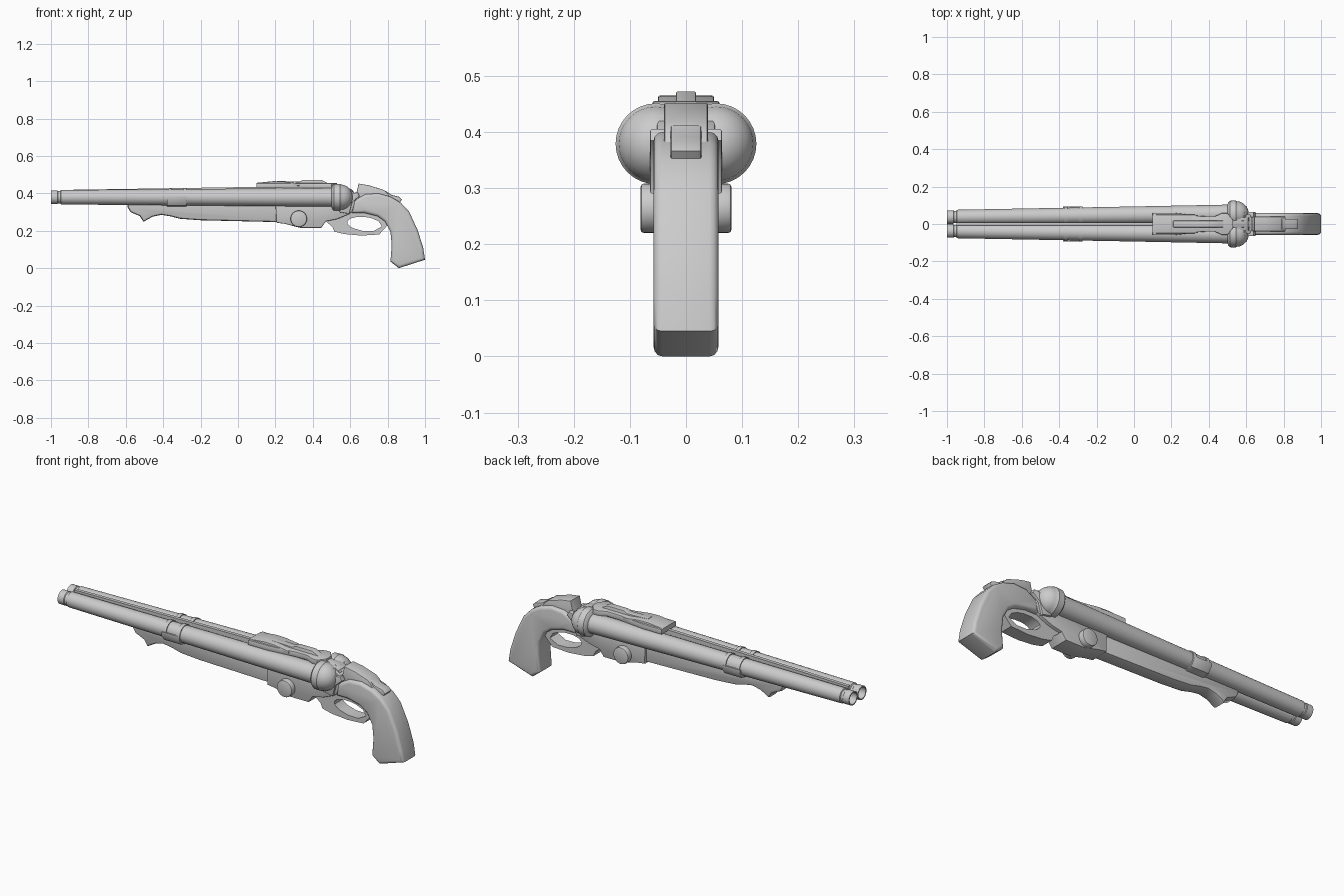
import bpy, bmesh, math
from mathutils import Vector


def finish(name, bm, angle=35):
    bmesh.ops.recalc_face_normals(bm, faces=bm.faces)
    me = bpy.data.meshes.new(name)
    bm.to_mesh(me)
    bm.free()
    ob = bpy.data.objects.new(name, me)
    bpy.context.collection.objects.link(ob)
    bpy.ops.object.select_all(action='DESELECT')
    ob.select_set(True)
    bpy.context.view_layer.objects.active = ob
    bpy.ops.object.shade_smooth_by_angle(angle=math.radians(angle))
    return ob


def prism(name, pts, lo, hi, axis='y', bevel=0.0, seg=2):
    """Extrude a 2D outline from lo to hi along an axis, rounding the rims."""
    put = {'x': lambda a, b, t: (t, a, b), 'y': lambda a, b, t: (a, t, b),
           'z': lambda a, b, t: (a, b, t)}[axis]
    bm = bmesh.new()
    A = [bm.verts.new(put(a, b, lo)) for a, b in pts]
    B = [bm.verts.new(put(a, b, hi)) for a, b in pts]
    caps = [bm.faces.new(A), bm.faces.new(B[::-1])]
    n = len(pts)
    for i in range(n):
        j = (i + 1) % n
        bm.faces.new((A[j], A[i], B[i], B[j]))
    if bevel:
        rims = list({e for f in caps for e in f.edges})
        bmesh.ops.recalc_face_normals(bm, faces=bm.faces)
        bmesh.ops.bevel(bm, geom=rims, offset=bevel, segments=seg,
                        profile=0.5, affect='EDGES', clamp_overlap=True)
    return finish(name, bm)


def lathe(name, prof, centre, n=32, closed=False):
    """Rings (x, radius) along x; centre(x) gives the (y, z) of the axis."""
    bm = bmesh.new()
    rings = []
    for x, r in prof:
        cy, cz = centre(x)
        rings.append([bm.verts.new((x, cy + r * math.cos(2 * math.pi * k / n),
                                    cz + r * math.sin(2 * math.pi * k / n)))
                      for k in range(n)])
    pairs = list(zip(rings, rings[1:])) + ([(rings[-1], rings[0])] if closed else [])
    for a, b in pairs:
        for k in range(n):
            m = (k + 1) % n
            bm.faces.new((a[k], a[m], b[m], b[k]))
    if not closed:
        bm.faces.new(rings[0])
        bm.faces.new(rings[-1])
    return finish(name, bm)


def radius(x):
    return 0.037 + (x + 1) / 1.5 * 0.0135


for side, s in (("left", 1), ("right", -1)):
    def axis(x, s=s):
        return (s * (0.037 + (x + 1) / 1.5 * 0.016), 0.379)

    # hollow barrel with muzzle groove, breech ring and rounded rear
    lathe("barrel_" + side, [
        (-0.75, 0.028), (-1, 0.030), (-1, 0.036), (-0.965, 0.036), (-0.962, 0.033),
        (-0.95, 0.033), (-0.947, 0.0385), (0.0, radius(0)), (0.5, radius(0.5)),
        (0.505, 0.064), (0.512, 0.071), (0.545, 0.072), (0.55, 0.068), (0.565, 0.066),
        (0.585, 0.056), (0.603, 0.038), (0.612, 0.015)], axis)
    # thin barrel bands
    for i, x in enumerate((-0.375, -0.295)):
        r = radius(x) + 0.005
        lathe(f"barrel_band_{side}_{i}", [(x, r - 0.01), (x, r), (x + 0.02, r),
                                          (x + 0.02, r - 0.01)], axis, closed=True)
    # pivot boss on the receiver side
    bm = bmesh.new()
    bmesh.ops.create_cone(bm, cap_ends=True, segments=28, radius1=0.044,
                          radius2=0.044, depth=0.05)
    rim = [e for e in bm.edges if abs(e.verts[0].co.z - e.verts[1].co.z) < 1e-4]
    bmesh.ops.bevel(bm, geom=rim, offset=0.006, segments=2, profile=0.5, affect='EDGES')
    for v in bm.verts:
        v.co = Vector((v.co.x + 0.325, v.co.z + s * 0.056, v.co.y + 0.264))
    finish("pivot_boss_" + side, bm)
    # cheek plate behind the breech
    y0, y1 = sorted((s * 0.035, s * 0.064))
    prism("cheek_plate_" + side, [(0.54, 0.30), (0.595, 0.29), (0.61, 0.35), (0.65, 0.385),
          (0.64, 0.405), (0.60, 0.40), (0.59, 0.43), (0.54, 0.43)], y0, y1, bevel=0.004)

# cradle under the barrels
prism("band_cradle", [(-0.094, 0.383), (-0.094, 0.36), (-0.075, 0.334), (-0.045, 0.329),
      (0.045, 0.329), (0.075, 0.334), (0.094, 0.36), (0.094, 0.383)],
      -0.38, -0.275, 'x', 0.003)

# rib between the barrels
prism("barrel_rib", [(-0.95, 0.37), (-0.95, 0.418), (0.2, 0.436), (0.2, 0.37)],
      -0.009, 0.009)

# wooden forend
prism("forend", [(-0.59, 0.36), (-0.59, 0.325), (-0.575, 0.30), (-0.525, 0.278),
      (-0.505, 0.248), (-0.457, 0.275), (-0.41, 0.285), (-0.36, 0.277), (-0.31, 0.264),
      (-0.2, 0.256), (0.22, 0.246), (0.22, 0.36)], -0.038, 0.038, bevel=0.012)

# receiver
prism("receiver", [(0.20, 0.36), (0.205, 0.243), (0.25, 0.237), (0.335, 0.215),
      (0.445, 0.215), (0.47, 0.25), (0.53, 0.262), (0.585, 0.285), (0.61, 0.30),
      (0.64, 0.39), (0.60, 0.42), (0.50, 0.42), (0.45, 0.36)], -0.052, 0.052, bevel=0.005)

# trigger guard: outer outline bridged to the oval opening
outer = [(0.80, 0.23), (0.785, 0.27), (0.74, 0.30), (0.68, 0.305), (0.60, 0.30), (0.53, 0.28),
         (0.47, 0.25), (0.505, 0.22), (0.515, 0.195), (0.57, 0.182), (0.66, 0.174),
         (0.755, 0.18)]
bm = bmesh.new()
n = len(outer)
loops = []
for y in (-0.034, 0.034):
    o = [bm.verts.new((x, y, z)) for x, z in outer]
    inn = []
    for x, z in outer:
        a = math.atan2((z - 0.236) / 0.04, (x - 0.677) / 0.095)
        u, w = 0.093 * math.cos(a), 0.038 * math.sin(a)
        inn.append(bm.verts.new((0.677 + u, y, 0.236 + w - u * 0.1)))
    loops.append((o, inn))
(o0, i0), (o1, i1) = loops
for k in range(n):
    m = (k + 1) % n
    for a, b in ((o0, i0), (i0, i1), (i1, o1), (o1, o0)):
        bm.faces.new((a[k], a[m], b[m], b[k]))
finish("trigger_guard", bm)

# curved grip and its narrow top
prism("grip", [(0.61, 0.295), (0.62, 0.36), (0.68, 0.395), (0.75, 0.40), (0.82, 0.38),
      (0.87, 0.35), (0.915, 0.302), (0.96, 0.205), (0.99, 0.11), (1.0, 0.045),
      (0.86, 0.0), (0.815, 0.035), (0.822, 0.125), (0.815, 0.195),
      (0.785, 0.25), (0.745, 0.278), (0.675, 0.295)],
      -0.058, 0.058, bevel=0.016, seg=3)

# stepped tang with hammer spur
prism("tang", [(0.62, 0.37), (0.635, 0.41), (0.645, 0.452), (0.70, 0.443), (0.78, 0.418),
      (0.80, 0.40), (0.82, 0.37), (0.75, 0.36)], -0.039, 0.039, bevel=0.004)
prism("hammer_spur", [(0.76, 0.39), (0.79, 0.412), (0.82, 0.392), (0.86, 0.382),
      (0.876, 0.366), (0.862, 0.347), (0.80, 0.36)], -0.028, 0.028, bevel=0.006)

# waisted top plate with raised ridge
half = [(0.10, 0.06), (0.21, 0.06), (0.36, 0.042), (0.43, 0.04), (0.47, 0.058),
        (0.50, 0.058), (0.53, 0.02)]
prism("top_plate", half + [(x, -y) for x, y in reversed(half)], 0.428, 0.455, 'z', 0.004)
prism("front_sight_plate", [(0.10, 0.44), (0.10, 0.456), (0.19, 0.465), (0.25, 0.463),
      (0.33, 0.452), (0.33, 0.44)], -0.05, 0.05, bevel=0.004)
prism("top_ridge", [(0.19, 0.44), (0.21, 0.466), (0.33, 0.462), (0.35, 0.472), (0.445, 0.472),
      (0.49, 0.45), (0.58, 0.437), (0.62, 0.41), (0.58, 0.39)], -0.018, 0.018, bevel=0.003)
# bridge between the breech ends
prism("breech_bridge", [(0.50, 0.40), (0.50, 0.446), (0.57, 0.438), (0.61, 0.42), (0.63, 0.38)],
      -0.036, 0.036, bevel=0.004)
